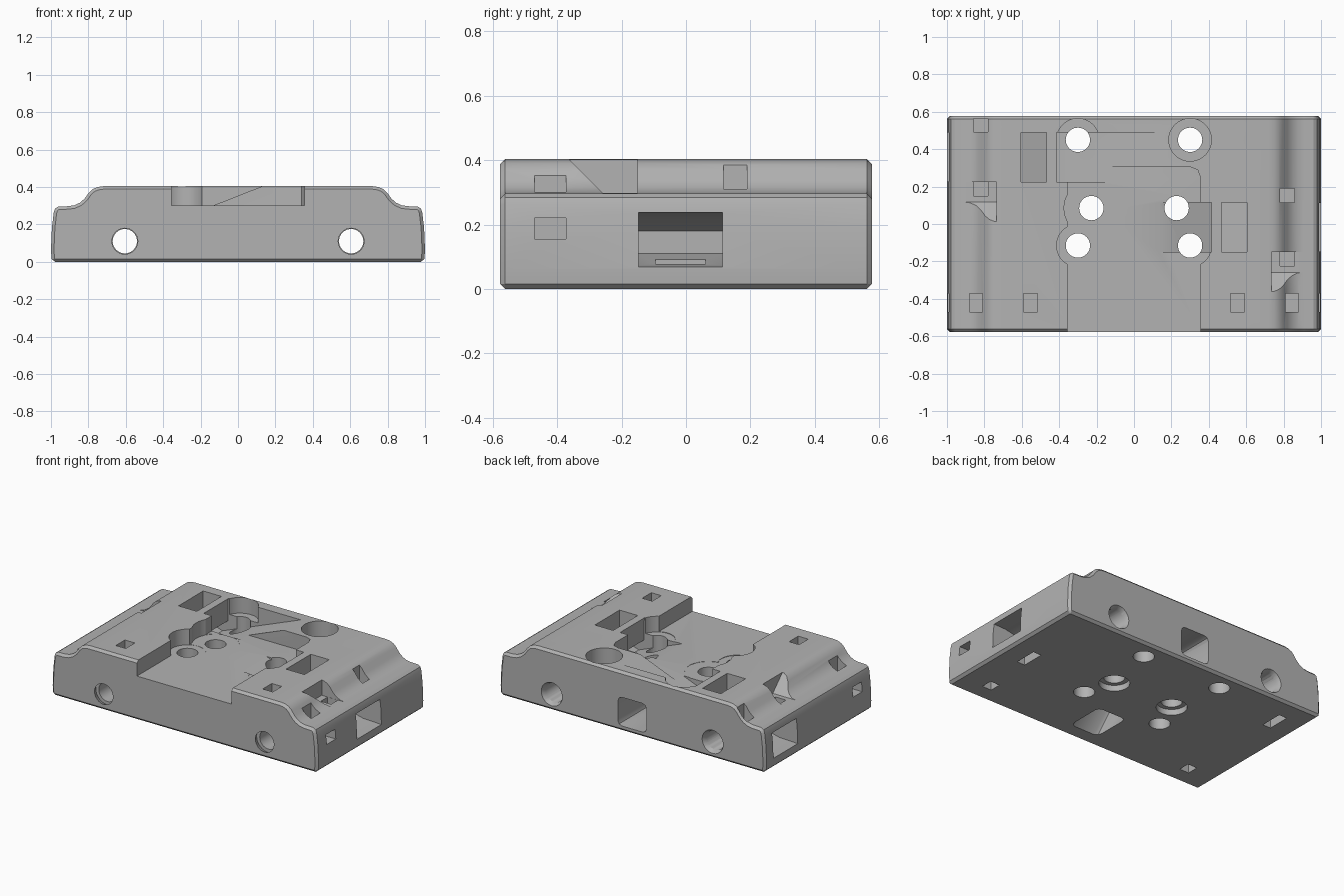
import bpy, bmesh, math
from mathutils import Vector

cube = bpy.data.objects.get("Cube")
if cube:
    bpy.data.objects.remove(cube)

grey = bpy.data.materials.new("mid_grey")
grey.use_nodes = True
grey.diffuse_color = (0.45, 0.45, 0.45, 1)
grey.node_tree.nodes["Principled BSDF"].inputs["Base Color"].default_value = (0.45, 0.45, 0.45, 1)


def prism(name, points, axis, lo, hi, bevel=0.0):
    """Extrude a 2D outline along an axis; points are (x,z), (y,z) or (x,y)."""
    place = {"x": lambda p, t: (t, p[0], p[1]),
             "y": lambda p, t: (p[0], t, p[1]),
             "z": lambda p, t: (p[0], p[1], t)}[axis]
    bm = bmesh.new()
    face = bm.faces.new([bm.verts.new(place(p, lo)) for p in points])
    new = bmesh.ops.extrude_face_region(bm, geom=[face])["geom"]
    shift = Vector(place((0, 0), hi - lo))
    bmesh.ops.translate(bm, vec=shift, verts=[v for v in new if isinstance(v, bmesh.types.BMVert)])
    bmesh.ops.recalc_face_normals(bm, faces=bm.faces)
    if bevel:
        edges = [e for e in bm.edges if e.calc_face_angle(0) > math.radians(45)]
        bmesh.ops.bevel(bm, geom=edges, offset=bevel, segments=2 if name != "body" else 1,
                        profile=0.5, affect="EDGES")
    mesh = bpy.data.meshes.new(name)
    bm.to_mesh(mesh)
    bm.free()
    mesh.materials.append(grey)
    ob = bpy.data.objects.new(name, mesh)
    bpy.context.collection.objects.link(ob)
    return ob


cutters = []


def cut(*args, **kw):
    cutters.append(prism("cutter", *args, **kw))


def box(x0, x1, y0, y1, z0, z1):
    cut([(x0, y0), (x1, y0), (x1, y1), (x0, y1)], "z", z0, z1)


def cylinder(x, y, r, z0, z1, axis="z"):
    ring = [(x + r * math.cos(a * math.tau / 40), y + r * math.sin(a * math.tau / 40)) for a in range(40)]
    cut(ring, axis, z0, z1)


def cone(x, z, y, r0, r1, depth):
    """Countersink along y, starting just outside the face."""
    bpy.ops.mesh.primitive_cone_add(vertices=40, radius1=r0, radius2=r1, depth=abs(depth),
                                    location=(x, y, z),
                                    rotation=(math.pi / 2 * (-1 if depth > 0 else 1), 0, 0))
    cutters.append(bpy.context.object)


# Body: stepped profile with S-shaped shoulders
half = [(0.995, 0), (1.0, 0.06), (0.995, 0.18), (0.985, 0.265), (0.978, 0.285), (0.96, 0.296)]
half += [(0.91, 0.297), (0.875, 0.302), (0.845, 0.316), (0.82, 0.338), (0.797, 0.37),
         (0.775, 0.39), (0.75, 0.4), (0.72, 0.404)]
outline = half + [(-x, z) for x, z in reversed(half)]
body = prism("body", outline, "y", -0.578, 0.578, bevel=0.016)

# Front recess in the top, with a clipped back corner
cut([(-0.355, -0.7), (0.355, -0.7), (0.355, 0.25), (0.34, 0.29), (0.3, 0.305), (-0.355, 0.305)],
    "z", 0.3, 0.5)

# Mounting holes with counterbores
for side in (-1, 1):
    for y in (0.45, -0.115):
        cylinder(side * 0.3, y, 0.065, -0.1, 0.5)
        cylinder(side * 0.3, y, 0.114, 0.297, 0.5)
    cylinder(side * 0.228, 0.085, 0.065, -0.1, 0.5)
    cylinder(side * 0.228, 0.085, 0.095, -0.1, 0.04)
cylinder(-0.228, 0.085, 0.146, 0.298, 0.5)

# Rod bores with countersunk mouths
for side in (-1, 1):
    cylinder(side * 0.605, 0.11, 0.065, -0.7, 0.7, axis="y")
    for end in (-1, 1):
        cone(side * 0.605, 0.11, end * 0.568, 0.088, 0.06, -0.06 * end * -1 if end < 0 else -0.06)

# Belt paths, one on each side, offset along y
for s, y0 in ((1, -0.15), (-1, 0.225)):
    y1 = y0 + 0.265
    # sloping ramp, round-topped bar and pocket
    ramp = [(-0.15, 0.412), (0.46, 0.172), (0.605, 0.22), (0.605, 0.45), (0.475, 0.45), (0.465, 0.39),
            (0.465, 0.25), (0.42, 0.25), (0.42, 0.38), (0.405, 0.45), (-0.15, 0.45)]
    cut([(s * x, z) for x, z in ramp], "y", y0, y1)
    # side window with a curved ceiling
    window = [(1.1, 0.065), (0.86, 0.075), (0.72, 0.11), (0.72, 0.18), (0.8, 0.215), (0.9, 0.235), (1.1, 0.24)]
    cut([(s * x, z) for x, z in window], "y", y0 + 0.002, y1 - 0.002)
    # slot through the underside
    xs = sorted((s * 0.79, s * 0.85))
    box(*xs, y0 + 0.055, y1 - 0.055, -0.1, 0.12)
    # notch in the shoulder with a sloping end
    xs = sorted((s * 0.735, s * 1.1))
    cut([(y0 - 0.24, 0.43), (y0 - 0.108, 0.298), (y0, 0.298), (y0, 0.43)], "x", *xs)
    # square pits beside the belt
    xs = sorted((s * 0.78, s * 0.857))
    box(*xs, y0 - 0.075, y0 - 0.001, 0.2, 0.5)
    box(*xs, y1 + 0.001, y1 + 0.075, 0.2, 0.5)

# Tie slots near the front
for s in (-1, 1):
    span = (-0.47, -0.372)
    box(*sorted((s * 0.515, s * 0.59)), *span, 0.22, 0.5)
    box(*sorted((s * 0.81, s * 0.88)), *span, 0.16, 0.5)
    box(*sorted((s * 0.8, s * 1.1)), *span, 0.155, 0.22)
    box(*sorted((s * 0.75, s * 0.82)), -0.46, -0.382, -0.1, 0.15)

# Cable tunnel from the back, leaving through a sloped opening below
cut([(0.7, 0.035), (-0.2, 0.035), (-0.22, -0.06), (-0.53, -0.06), (-0.25, 0.23), (0.7, 0.23)],
    "x", -0.107, 0.107, bevel=0.03)

# Apply all cuts to the body
for c in cutters:
    c.hide_render = True
    mod = body.modifiers.new("cut", "BOOLEAN")
    mod.operation = "DIFFERENCE"
    mod.solver = "EXACT"
    mod.object = c
bpy.context.view_layer.update()
result = bpy.data.meshes.new_from_object(body.evaluated_get(bpy.context.evaluated_depsgraph_get()))
body.modifiers.clear()
body.data = result
body.name = "carriage_body"
result.materials.clear()
result.materials.append(grey)
for p in result.polygons:
    p.material_index = 0
for c in cutters:
    bpy.data.objects.remove(c)

# Smooth curved walls, keep hard edges
bpy.ops.object.select_all(action="DESELECT")
body.select_set(True)
bpy.context.view_layer.objects.active = body
bpy.ops.object.shade_smooth_by_angle(angle=math.radians(30))
